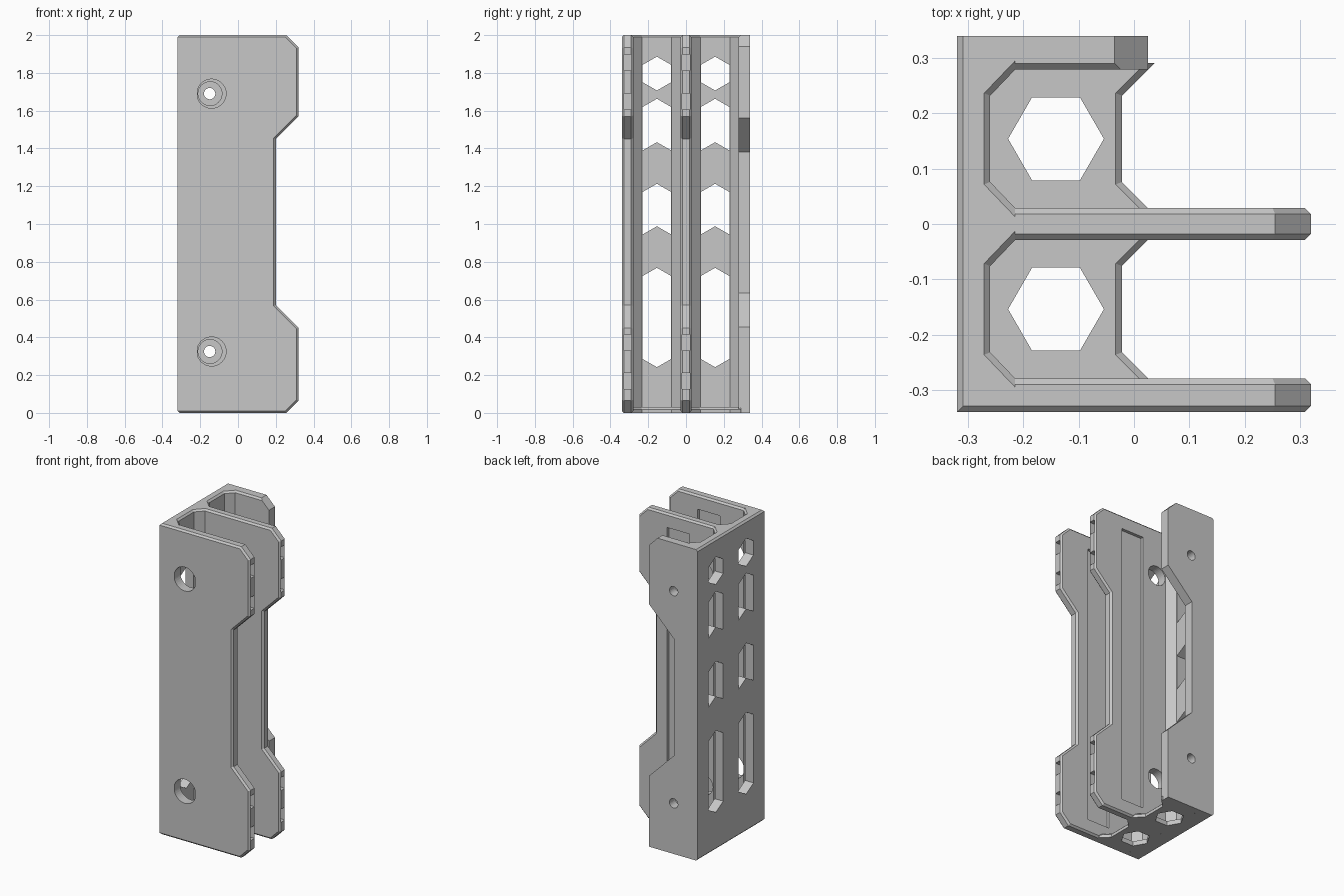
import bpy, bmesh, math
from mathutils import Vector

old = bpy.data.objects.get("Cube")
if old:
    bpy.data.objects.remove(old)

GREY = (0.57, 0.57, 0.57, 1)
mat = bpy.data.materials.new("plain grey")
mat.use_nodes = True
mat.diffuse_color = GREY
mat.node_tree.nodes["Principled BSDF"].inputs["Base Color"].default_value = GREY

BAYS = (-0.154, 0.154)      # centres of the two open channels
HOLES = (0.325, 1.69)       # heights of the screw holes
CH = 0.011                  # small edge chamfer


def prism(name, pts, axis, lo, hi, keep=None):
    """Extrude a 2D profile along an axis; chamfer its rim edges where keep(mid) holds."""
    def place(a, b, c):
        return {"x": (c, a, b), "y": (a, c, b), "z": (a, b, c)}[axis]
    k = "xyz".index(axis)
    bm = bmesh.new()
    face = bm.faces.new([bm.verts.new(place(a, b, lo)) for a, b in pts])
    ext = bmesh.ops.extrude_face_region(bm, geom=[face])
    move = Vector(place(0, 0, hi - lo))
    for v in ext["geom"]:
        if isinstance(v, bmesh.types.BMVert):
            v.co += move
    bmesh.ops.recalc_face_normals(bm, faces=bm.faces)
    if keep:
        rim = [e for e in bm.edges
               if abs(e.verts[0].co[k] - e.verts[1].co[k]) < 1e-5
               and keep((e.verts[0].co + e.verts[1].co) / 2)]
        bmesh.ops.bevel(bm, geom=rim, offset=CH, segments=1, affect="EDGES")
    me = bpy.data.meshes.new(name)
    bm.to_mesh(me)
    bm.free()
    me.materials.append(mat)
    ob = bpy.data.objects.new(name, me)
    bpy.context.collection.objects.link(ob)
    return ob


def box(x0, x1, y0, y1, z0, z1):
    return prism("cutter", [(x0, y0), (x1, y0), (x1, y1), (x0, y1)], "z", z0, z1)


def disc(x, z, r, y0, y1, n=40):
    pts = [(x + r * math.cos(i * math.tau / n), z + r * math.sin(i * math.tau / n))
           for i in range(n)]
    return prism("cutter", pts, "y", y0, y1)


def cut(ob, cutters):
    for c in cutters:
        m = ob.modifiers.new("cut", "BOOLEAN")
        m.operation, m.solver, m.object = "DIFFERENCE", "EXACT", c
        bpy.context.view_layer.objects.active = ob
        bpy.ops.object.modifier_apply(modifier=m.name)
        bpy.data.objects.remove(c)


# Back wall: upright comb with slanted inner corners
X0, XIN, XF = -0.32, -0.26, -0.215
comb = [(X0, -0.34), (XF, -0.34)]
for c in BAYS:
    comb += [(XF, c - 0.125), (XIN, c - 0.078), (XIN, c + 0.078), (XF, c + 0.125)]
comb += [(XF, 0.34), (X0, 0.34)]
wall = prism("back_wall", comb, "z", 0, 2,
             lambda p: abs(p.x - XF) > 1e-3 and p.y < 0.335)

# Long hexagonal windows: (bottom shoulder, top shoulder, bottom point direction)
tip, half = 0.043, 0.075
cutters = []
for c in BAYS:
    for low, high, way in ((0.285, 0.725, -1), (0.945, 1.17, 1),
                           (1.39, 1.62, 1), (1.75, 1.843, -1)):
        pts = [(c - half, low), (c, low + way * tip), (c + half, low),
               (c + half, high), (c, high + tip), (c - half, high)]
        cutters.append(prism("cutter", pts, "x", -0.4, -0.2))
cut(wall, cutters)

# Floors of the channels, flared towards the plates, with a hexagonal drain
for c, side in zip(BAYS, ("front", "rear")):
    pts = [(-0.28, c - 0.137), (0.037, c - 0.137), (-0.022, c - 0.078),
           (-0.022, c + 0.078), (0.037, c + 0.137), (-0.28, c + 0.137)]
    floor = prism(side + "_floor", pts, "z", 0, 0.03,
                  lambda p: p.x > -0.03 and abs(p.y) > 0.04 and p.z > 0.01
                  and abs(abs(p.y) - 0.154) < 0.12)
    r = half / math.cos(math.pi / 6)
    hexa = [(-0.141 + r * math.cos(i * math.pi / 3), c + r * math.sin(i * math.pi / 3))
            for i in range(6)]
    cut(floor, [prism("cutter", hexa, "z", -0.1, 0.1)])

# Long front and middle plates with a waisted free edge
outline = [(XF, 0), (0.255, 0), (0.32, 0.065), (0.32, 0.45), (0.2, 0.57),
           (0.2, 1.45), (0.32, 1.57), (0.32, 1.935), (0.255, 2), (XF, 2)]
for name, y0, y1, r, hx in (("front_plate", -0.34, -0.279, 0.077, -0.14),
                            ("middle_plate", -0.029, 0.029, 0.063, -0.148)):
    plate = prism(name, outline, "y", y0, y1, lambda p: p.x > XF + 1e-3)
    cutters = [disc(hx, z, r, y0 - 0.05, y1 + 0.05) for z in HOLES]
    # Shallow pocket on the rear face
    cutters.append(box(-0.045, 0.115, y1 - 0.02, y1 + 0.02, 0.09, 1.91))
    # Small sockets in the free edge
    mid = (y0 + y1) / 2
    for z in (0.168, 0.372, 1.648, 1.855):
        cutters.append(box(0.28, 0.4, mid - 0.02, mid + 0.02, z - 0.042, z + 0.042))
    cut(plate, cutters)

# Short rear plate with a deep notch
short = [(XF, 0), (0.025, 0), (0.025, 0.455), (-0.155, 0.635), (-0.155, 1.38),
         (0.025, 1.56), (0.025, 1.94), (-0.035, 2), (XF, 2)]
rear = prism("rear_plate", short, "y", 0.279, 0.34,
             lambda p: p.y < 0.3 and p.x > XF + 1e-3 and p.z > 1.99)
cut(rear, [disc(-0.15, z, 0.03, 0.2, 0.4, 24) for z in HOLES])
